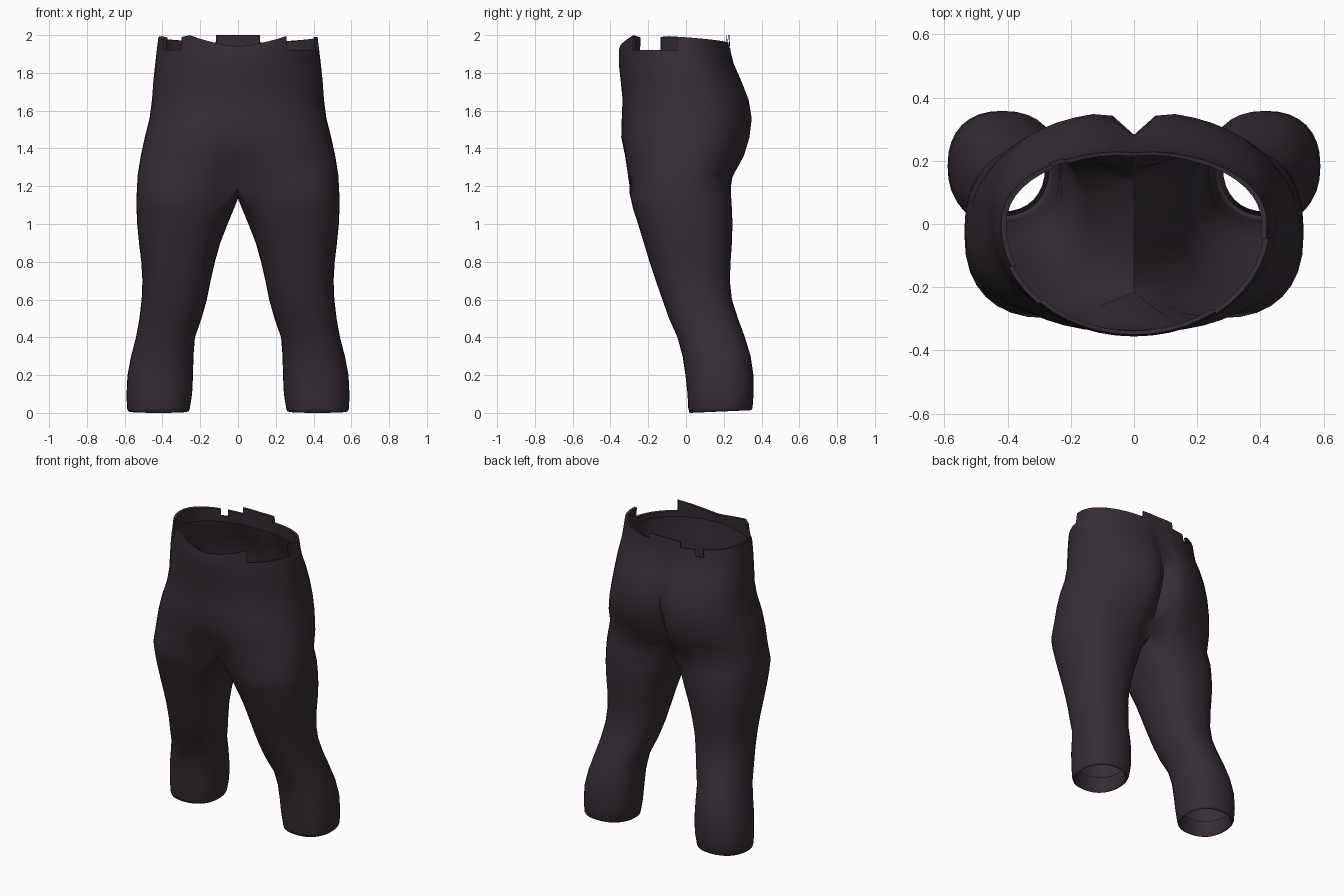
import bpy, bmesh, math

if "Cube" in bpy.data.objects:
    bpy.data.objects.remove(bpy.data.objects["Cube"])

N = 32            # points round a leg
ARC = 24          # columns round half of the hips

# leg levels: z, outer x, inner x, front y, back y, squareness
LEG = [(0.025, .588, .255, .012, .352, .88), (0.10, .590, .243, .008, .358, .86), (0.20, .585, .238, -.003, .357, .86),
       (0.30, .566, .236, -.018, .342, .87), (0.40, .540, .228, -.045, .312, .87), (0.50, .522, .193, -.090, .275, .87),
       (0.60, .510, .165, -.125, .243, .87), (0.70, .506, .145, -.160, .232, .87), (0.80, .512, .122, -.193, .236, .87),
       (0.90, .524, .094, -.223, .243, .86), (1.00, .534, .055, -.254, .246, .85), (1.08, .537, .022, -.280, .243, .84)]
CROTCH = (1.15, .537, .004, -.298, .238, .84)
# hip levels: z, half width, front y, widest y, back y, front dent, back dent,
# squareness: front, back sideways, back depth
HIPS = [(1.26, .531, -.316, -.03, .255, .10, .08, .76, .84, .80), (1.36, .515, -.328, -.02, .315, .02, .10, .78, .90, .75),
        (1.46, .493, -.343, -.01, .345, 0, .09, .83, .94, .73), (1.56, .468, -.340, 0, .357, 0, .075, .90, .95, .73),
        (1.66, .455, -.336, 0, .340, 0, .06, .95, .95, .76), (1.76, .448, -.346, 0, .300, 0, .04, .98, .95, .82),
        (1.85, .438, -.356, 0, .257, 0, .015, 1, .95, .9), (1.92, .430, -.356, 0, .238, 0, .006, 1, .95, .92)]


def power(v, p):
    return math.copysign(abs(v) ** p, v) if abs(v) > 1e-6 else 0


def leg_ring(z, xo, xi, yf, yb, p):
    cx, rx, cy, ry = (xo + xi) / 2, (xo - xi) / 2, (yf + yb) / 2, (yb - yf) / 2
    angles = [(k - N / 8) * math.tau / N for k in range(N)]
    return [(cx + rx * power(math.sin(a), p), cy - ry * power(math.cos(a), p), z) for a in angles]


def crotch_ring():
    # the inner quarter is pressed flat on the centre plane, as a saddle
    pts = []
    for k, (x, y, z) in enumerate(leg_ring(*CROTCH)):
        if k >= ARC or k == 0:
            lift = abs((k if k else N) - 28) / 4
            pts.append((0, y, 1.135 + .065 * lift ** 2))
        else:
            near = max(0, 1 - min(k, ARC - k) / 5)
            pts.append((x, y, z + .045 * near))
    return pts


def hip_arc(z, rx, yf, cy, yb, df, db, pf, px, py):
    pts = []
    for j in range(ARC + 1):
        t = math.pi * j / ARC
        s, c = math.sin(t), abs(math.cos(t))
        back = j > ARC / 2
        x = rx * power(s, px if back else pf) if 0 < j < ARC else 0
        if back:
            y = cy + (yb - cy) * power(c, py) - db * math.exp(-(x / .05) ** 2)
        else:
            y = cy + (yf - cy) * power(c, min(1, pf + .05)) + df * math.exp(-(x / .08) ** 2)
        pts.append((x, y, z))
    return pts


def edge_height(j, side):
    # height of the torn waist edge
    if j <= 5:
        return 1.94 + (.06 if side < 0 else .055) * (j / 5) ** 1.4
    return 1.997 - .0028 * (j - 9) if j > 9 else 1.99


bm = bmesh.new()


def bridge(a, b, side, closed=False):
    n = len(a)
    for i in range(n if closed else n - 1):
        k = (i + 1) % n
        quad = [a[i], a[k], b[k], b[i]]
        bm.faces.new(quad if side > 0 else quad[::-1])


for side in (1, -1):
    def add(pts):
        return [bm.verts.new((side * x, y, z)) for x, y, z in pts]

    # folded cuff, from inside the leg opening round to the outside
    base = leg_ring(*LEG[0])
    cx, cy = .422, .182
    hem = [[(cx + (x - cx) * s, cy + (y - cy) * s, h + (y - cy) * tilt) for x, y, _ in base]
           for s, h, tilt in ((.84, .10, 0), (.85, .025, .03), (.92, .007, .04), (.97, .010, .04))]
    rings = [add(p) for p in hem + [leg_ring(*l) for l in LEG] + [crotch_ring()]]
    for a, b in zip(rings, rings[1:]):
        bridge(a, b, side, True)

    # hips, from the crotch to the waist
    arcs = [rings[-1][:ARC + 1]] + [add(hip_arc(*h)) for h in HIPS]
    for a, b in zip(arcs, arcs[1:]):
        bridge(a, b, side)

    # torn waistband: raised tabs with a folded inner lip
    waist = hip_arc(*HIPS[-1])
    wy = -.058

    def shifted(j, s, z):
        x, y, _ = waist[j]
        return (x * s, wy + (y - wy) * s, z)

    gaps = {5, 6, 7, 8, 9, 10} if side > 0 else {6, 7, 8, 19}
    for j in range(ARC):
        tops = [1.92, 1.92] if j in gaps else [edge_height(j, side), edge_height(j + 1, side)]
        if j >= ARC - 2:
            tops = [2.0, 2.0]
        low = add([waist[j], waist[j + 1]])
        s = 1 if j in gaps else .98
        top = add([shifted(j, s, tops[0]), shifted(j + 1, s, tops[1])])
        lip = add([shifted(j, s - .04, tops[0] - .003), shifted(j + 1, s - .04, tops[1] - .003)])
        hem_in = add([shifted(j, .965, 1.88), shifted(j + 1, .965, 1.88)])
        if j not in gaps:
            bridge(low, top, side)
        bridge(top, lip, side)
        bridge(lip, hem_in, side)

bmesh.ops.remove_doubles(bm, verts=bm.verts, dist=.0008)
mesh = bpy.data.meshes.new("trousers")
bm.to_mesh(mesh)
bm.free()

trousers = bpy.data.objects.new("trousers", mesh)
bpy.context.collection.objects.link(trousers)
cloth = bpy.data.materials.new("dark plum cloth")
cloth.diffuse_color = (.036, .027, .035, 1)
cloth.use_nodes = True
cloth.node_tree.nodes["Principled BSDF"].inputs["Base Color"].default_value = cloth.diffuse_color
mesh.materials.append(cloth)

bpy.context.view_layer.objects.active = trousers
trousers.select_set(True)
bpy.ops.object.shade_smooth_by_angle(angle=math.radians(60))
